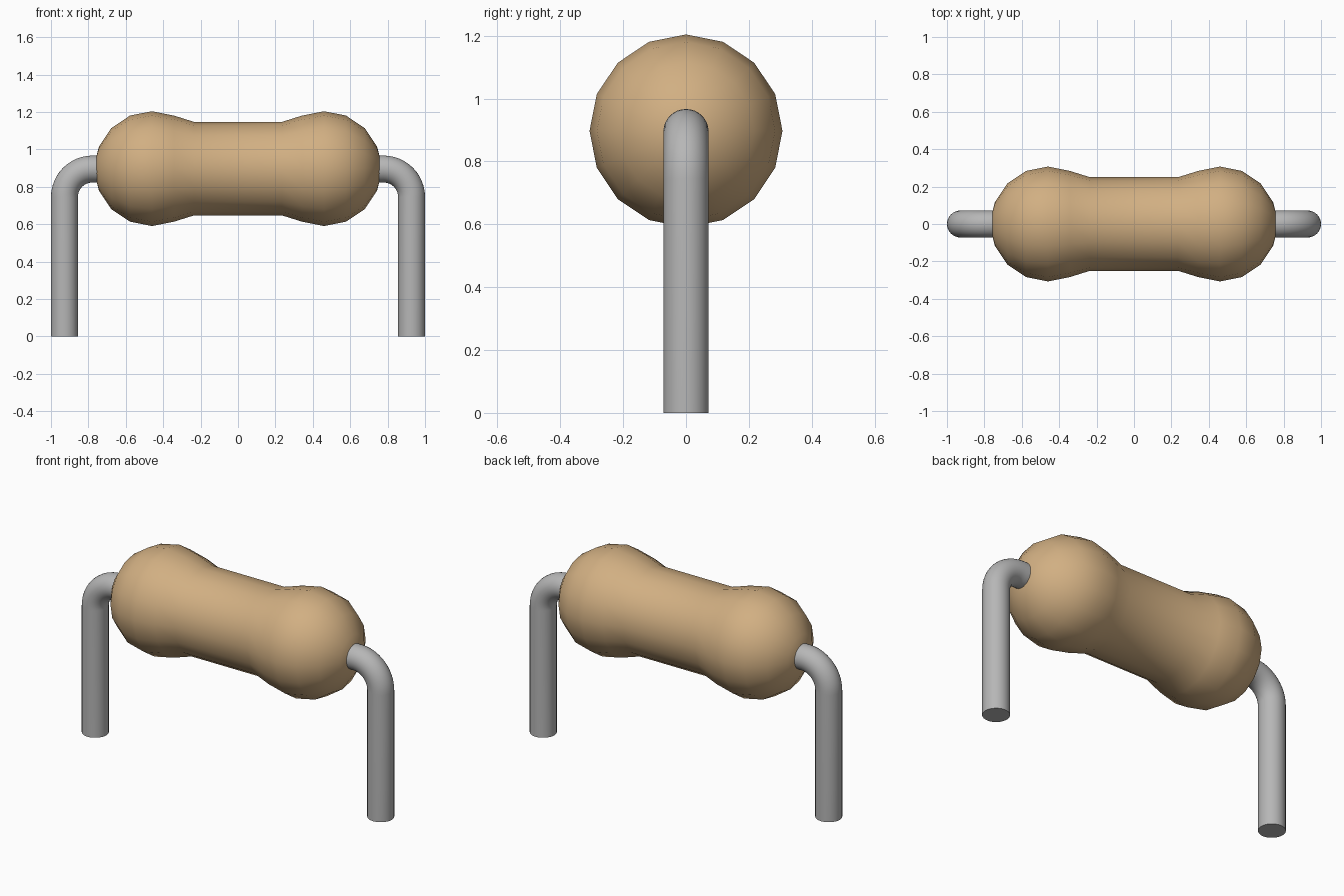
import bpy, bmesh, math
from mathutils import Vector

cube = bpy.data.objects.get("Cube")
if cube:
    bpy.data.objects.remove(cube, do_unlink=True)


def material(name, rgb):
    m = bpy.data.materials.new(name)
    m.use_nodes = True
    m.diffuse_color = (*rgb, 1)
    bsdf = m.node_tree.nodes["Principled BSDF"]
    bsdf.inputs["Base Color"].default_value = (*rgb, 1)
    bsdf.inputs["Roughness"].default_value = 0.6
    return m


def sweep(name, path, radii, sides, mat, sharp_angle):
    """Skin rings of the given radii along a path lying in the XZ plane."""
    pts = [Vector((x, 0, z)) for x, z in path]
    bm = bmesh.new()
    rings = []
    for i, (p, r) in enumerate(zip(pts, radii)):
        t = (pts[min(i + 1, len(pts) - 1)] - pts[max(i - 1, 0)]).normalized()
        side = Vector((0, 1, 0))
        up = t.cross(side)
        angles = [2 * math.pi * k / sides for k in range(sides)]
        rings.append([bm.verts.new(p + r * (math.cos(a) * side + math.sin(a) * up))
                      for a in angles])
    for a, b in zip(rings, rings[1:]):
        for k in range(sides):
            n = (k + 1) % sides
            bm.faces.new((a[k], a[n], b[n], b[k]))
    bm.faces.new(rings[0])
    bm.faces.new(rings[-1])
    bmesh.ops.recalc_face_normals(bm, faces=bm.faces)
    mesh = bpy.data.meshes.new(name)
    bm.to_mesh(mesh)
    bm.free()
    mesh.materials.append(mat)
    ob = bpy.data.objects.new(name, mesh)
    bpy.context.collection.objects.link(ob)
    bpy.ops.object.select_all(action='DESELECT')
    ob.select_set(True)
    bpy.context.view_layer.objects.active = ob
    bpy.ops.object.shade_smooth_by_angle(angle=math.radians(sharp_angle))
    return ob


tan = material("tan ceramic", (0.64, 0.43, 0.225))
grey = material("grey metal", (0.47, 0.47, 0.47))

AXIS_Z = 0.897      # height of the body axis
BULB_X, BULB_R = 0.46, 0.307

# Body: a rounded bulb at each end, joined by a narrower barrel
half = [(BULB_X + BULB_R * math.sin(a), BULB_R * math.cos(a))
        for a in (math.radians(22.5 * k) for k in (3.7, 3, 2, 1, 0, -1))]
half.append((0.235, 0.25))
profile = [(-x, r) for x, r in half] + [(x, r) for x, r in reversed(half)]
sweep("resistor_body", [(x, AXIS_Z) for x, r in profile],
      [r for x, r in profile], 16, tan, 40)

# Leads: straight leg, quarter bend, short stub into the body
WIRE_R, BEND_R, LEG_X, WIRE_Z = 0.072, 0.15, 0.928, 0.895
for name, s in (("left_lead", 1), ("right_lead", -1)):
    path = [(s * LEG_X, 0)]
    for k in range(13):
        a = math.radians(7.5 * k)
        path.append((s * (LEG_X - BEND_R + BEND_R * math.cos(a)),
                     WIRE_Z - BEND_R + BEND_R * math.sin(a)))
    path.append((s * 0.70, WIRE_Z))
    sweep(name, path, [WIRE_R] * len(path), 32, grey, 40)
